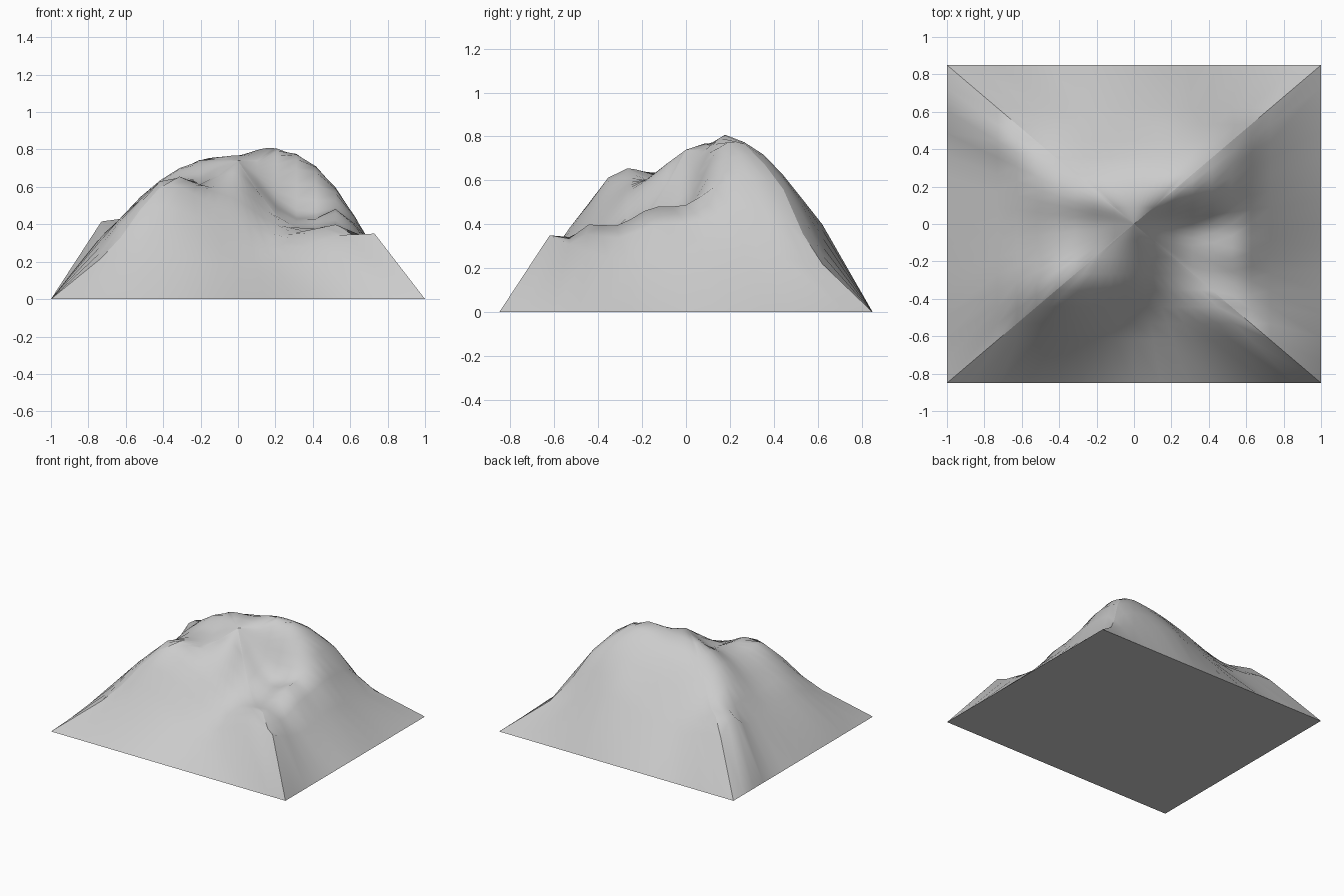
import bpy, bmesh, math

if "Cube" in bpy.data.objects:
    bpy.data.objects.remove(bpy.data.objects["Cube"])

W, D = 1.0, 0.85          # half width and depth of the base
INNER = 0.73              # relief covers this share, then straight skirts to the ground
RINGS, STEPS = 7, 14

# Relief heights in hundredths, south row to north row, evenly spaced
RELIEF = [
    (22, 25, 24, 20, 15, 15, 18, 26, 35),
    (28, 45, 46, 39, 30, 26, 34, 39, 28),
    (33, 51, 65, 57, 49, 38, 37, 39, 24),
    (33, 49, 63, 61, 61, 47, 41, 47, 24),
    (32, 49, 63, 66, 74, 56, 46, 48, 27),
    (31, 52, 67, 75, 77, 80, 72, 55, 27),
    (31, 51, 58, 66, 71, 74, 73, 56, 25),
    (42, 41, 43, 48, 54, 59, 59, 52, 24),
    (33, 31, 26, 29, 34, 40, 36, 29, 22),
]


def spline(v, t):
    """Smooth curve through evenly spaced values, t in 0..1."""
    n = len(v) - 1
    i = min(int(t * n), n - 1)
    f = t * n - i
    b, c = v[i], v[i + 1]
    a = v[i - 1] if i > 0 else 2 * b - c
    d = v[i + 2] if i + 2 <= n else 2 * c - b
    return b + 0.5 * f * (c - a + f * (2*a - 5*b + 4*c - d + f * (3*(b - c) + d - a)))


def height(u, v):
    tu = max(0, min(1, (u / INNER + 1) / 2))
    tv = max(0, min(1, (v / INNER + 1) / 2))
    return spline([spline(row, tu) for row in RELIEF], tv) / 100


bm = bmesh.new()
# Four triangular flanks, each fanning from the middle to one side;
# they are left unjoined so the diagonals stay as creases
for side in range(4):
    c, s = round(math.cos(side * math.pi / 2)), round(math.sin(side * math.pi / 2))

    def point(r, t, z=None):
        a, b = t * r, -r
        u, v = a * c - b * s, a * s + b * c
        # small spur on the back left diagonal
        spur = 0.05 * math.exp(-((u + 0.63) ** 2 + (v - 0.63) ** 2) / 0.006)
        return bm.verts.new((u * W, v * D, height(u, v) + spur if z is None else z))

    rows = []
    for k in range(1, RINGS + 1):
        rows.append([point(INNER * k / RINGS, 2 * i / STEPS - 1) for i in range(STEPS + 1)])
    rows.append([point(1, 2 * i / STEPS - 1, 0) for i in range(STEPS + 1)])
    centre = point(0, 0)
    for i in range(STEPS):
        bm.faces.new((centre, rows[0][i], rows[0][i + 1]))
        for inner, outer in zip(rows, rows[1:]):
            bm.faces.new((inner[i], outer[i], outer[i + 1], inner[i + 1]))

# Flat underside
bm.faces.new([bm.verts.new((x * W, y * D, 0)) for x, y in ((-1, -1), (-1, 1), (1, 1), (1, -1))])

for f in bm.faces:
    f.smooth = True
mesh = bpy.data.meshes.new("mountain")
bm.to_mesh(mesh)
bm.free()
mountain = bpy.data.objects.new("mountain", mesh)
bpy.context.collection.objects.link(mountain)
